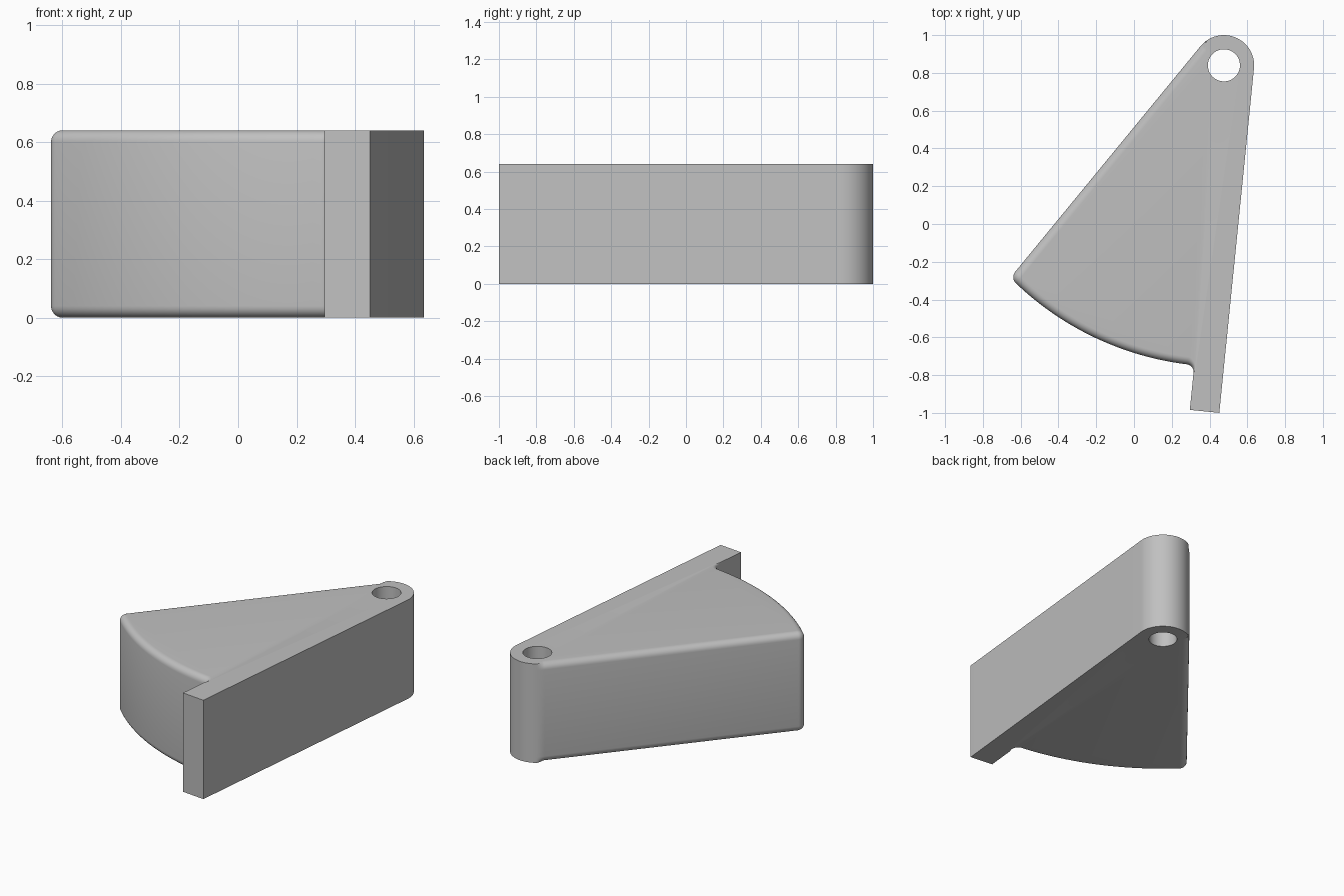
import bpy, bmesh, math
from mathutils import Vector

if "Cube" in bpy.data.objects:
    bpy.data.objects.remove(bpy.data.objects["Cube"], do_unlink=True)

HEIGHT, BOSS_R, HOLE_R, SWEEP_R = 0.64, 0.16, 0.085, 1.595
CORNER_R, NOTCH_R, ROUND = 0.045, 0.04, 0.04
PIVOT = Vector((0.476, 0.84))
A_RIGHT, A_LEFT = math.radians(-5.75), math.radians(140.6)


def polar(angle, r=1.0):
    return Vector((math.cos(angle), math.sin(angle))) * r


def arc(centre, r, a0, a1, steps):
    return [centre + polar(a0 + (a1 - a0) * i / steps, r) for i in range(steps + 1)]


# Material
grey = bpy.data.materials.new("plain grey")
grey.use_nodes = True
colour = (0.53, 0.53, 0.53, 1)
grey.diffuse_color = colour
grey.node_tree.nodes["Principled BSDF"].inputs["Base Color"].default_value = colour

# Outline: lip, pivot boss, rounded corner, swept front, notch fillet
out_right, out_left = polar(A_RIGHT), polar(A_LEFT)
along_right, along_left = polar(A_RIGHT - math.pi / 2), polar(A_LEFT + math.pi / 2)
lip_right = PIVOT + out_right * BOSS_R + along_right * 1.833
lip_left = lip_right - out_right * 0.157
lip_offset = 0.003

off = BOSS_R - CORNER_R
corner = PIVOT + out_left * off + along_left * math.sqrt((SWEEP_R - CORNER_R) ** 2 - off ** 2)
to_corner = corner - PIVOT
a_sweep0 = math.atan2(to_corner.y, to_corner.x) % math.tau

reach, side = SWEEP_R + NOTCH_R, NOTCH_R - lip_offset
notch = PIVOT - out_right * side + along_right * math.sqrt(reach ** 2 - side ** 2)
to_notch = notch - PIVOT
a_sweep1 = math.atan2(to_notch.y, to_notch.x) % math.tau

runs = [
    ([lip_left, lip_right], lambda t: 0),
    (arc(PIVOT, BOSS_R, A_RIGHT, A_LEFT, 36), lambda t: max(0, (t - 0.9) / 0.1)),
    (arc(corner, CORNER_R, A_LEFT, a_sweep0, 10), lambda t: 1),
    (arc(PIVOT, SWEEP_R, a_sweep0, a_sweep1, 40)[1:], lambda t: 1),
    (arc(notch, NOTCH_R, a_sweep1 - math.pi, A_RIGHT, 10)[1:], lambda t: 1 - t),
]
outline, weights = [], []
for points, weight in runs:
    for i, p in enumerate(points):
        outline.append(p)
        weights.append(weight(i / (len(points) - 1)))

# Inward mitre direction at each outline point
count = len(outline)
inward = []
for i, p in enumerate(outline):
    a = (p - outline[i - 1]).normalized()
    b = (outline[(i + 1) % count] - p).normalized()
    na, nb = Vector((-a.y, a.x)), Vector((-b.y, b.x))
    inward.append((na + nb) / (1 + na.dot(nb)))

# Stacked rings round the upper and lower rims
STEPS = 6
levels = []
for i in range(STEPS + 1):
    t = math.pi / 2 * i / STEPS
    levels.append((1 - math.sin(t), 1 - math.cos(t)))
bm = bmesh.new()
rings = []
for top in (False, True):
    for inset, rise in (reversed(levels) if top else levels):
        ring = []
        for p, d, w in zip(outline, inward, weights):
            q = p + d * (ROUND * inset * w)
            z = ROUND * rise
            ring.append(bm.verts.new((q.x, q.y, HEIGHT - z if top else z)))
        rings.append(ring)
for low, high in zip(rings, rings[1:]):
    for i in range(count):
        j = (i + 1) % count
        bm.faces.new((low[i], low[j], high[j], high[i]))
bm.faces.new(list(reversed(rings[0])))
bm.faces.new(rings[-1])
mesh = bpy.data.meshes.new("wedge_body")
bm.to_mesh(mesh)
bm.free()
body = bpy.data.objects.new("wedge_body", mesh)
bpy.context.collection.objects.link(body)
mesh.materials.append(grey)

# Pivot hole
bpy.ops.mesh.primitive_cylinder_add(vertices=48, radius=HOLE_R, depth=HEIGHT * 2,
                                    location=(PIVOT.x, PIVOT.y, HEIGHT / 2))
cutter = bpy.context.object
cutter.name = "hole_cutter"
cutter.data.materials.append(grey)
cut = body.modifiers.new("pivot_hole", "BOOLEAN")
cut.operation, cut.solver, cut.object = "DIFFERENCE", "EXACT", cutter
bpy.ops.object.select_all(action="DESELECT")
body.select_set(True)
bpy.context.view_layer.objects.active = body
bpy.ops.object.modifier_apply(modifier=cut.name)
bpy.data.objects.remove(cutter, do_unlink=True)
bpy.ops.object.shade_smooth_by_angle(angle=math.radians(30))
